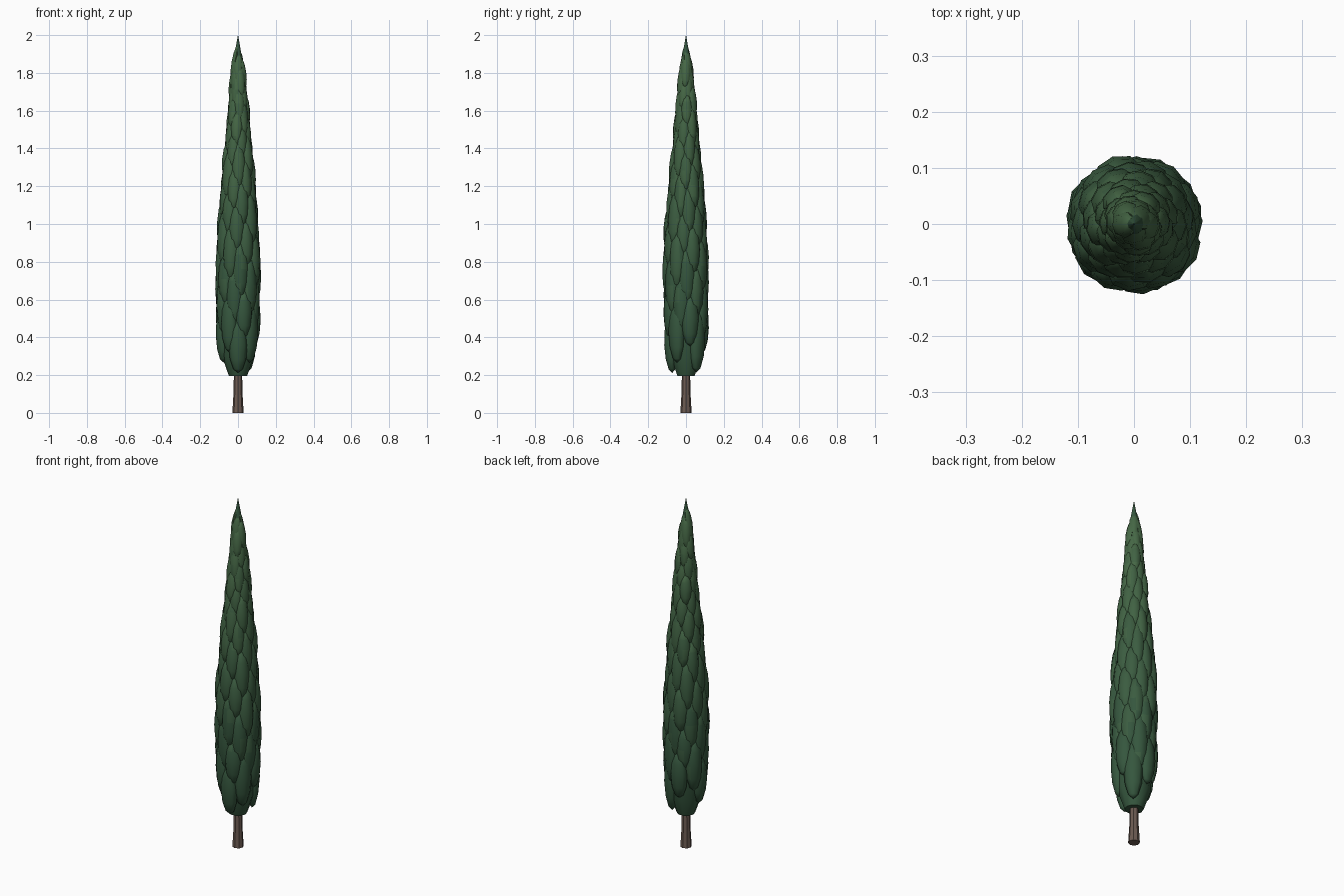
import bpy, bmesh, math, random
from mathutils import Matrix, Vector

if "Cube" in bpy.data.objects:
    bpy.data.objects.remove(bpy.data.objects["Cube"])

random.seed(7)
GOLDEN = math.pi * (3 - math.sqrt(5))


def material(name, rgb):
    m = bpy.data.materials.new(name)
    m.diffuse_color = (*rgb, 1)
    m.use_nodes = True
    m.node_tree.nodes["Principled BSDF"].inputs["Base Color"].default_value = m.diffuse_color
    return m


def finish(name, bm, mats, angle):
    me = bpy.data.meshes.new(name)
    bmesh.ops.recalc_face_normals(bm, faces=bm.faces[:])
    bm.to_mesh(me)
    bm.free()
    ob = bpy.data.objects.new(name, me)
    bpy.context.collection.objects.link(ob)
    for m in mats:
        me.materials.append(m)
    bpy.ops.object.select_all(action='DESELECT')
    bpy.context.view_layer.objects.active = ob
    ob.select_set(True)
    bpy.ops.object.shade_smooth_by_angle(angle=math.radians(angle))
    return ob


def lathe(name, profile, sides, mats, angle):
    bm = bmesh.new()
    rings = [[bm.verts.new((r * math.cos(a), r * math.sin(a), z))
              for a in (2 * math.pi * i / sides for i in range(sides))]
             for r, z in profile]
    for lo, hi in zip(rings, rings[1:]):
        for i in range(sides):
            j = (i + 1) % sides
            bm.faces.new((lo[i], lo[j], hi[j], hi[i]))
    bm.faces.new(rings[0])
    bm.faces.new(rings[-1])
    bmesh.ops.remove_doubles(bm, verts=bm.verts[:], dist=1e-5)
    return finish(name, bm, mats, angle)


def envelope(z):
    # outer crown radius at a height
    pts = [(0.2, 0.11), (0.38, 0.121), (0.75, 0.127), (1.0, 0.117), (1.2, 0.1),
           (1.4, 0.08), (1.6, 0.062), (1.8, 0.042), (1.9, 0.025), (2.0, 0.0)]
    for (z0, r0), (z1, r1) in zip(pts, pts[1:]):
        if z <= z1:
            return r0 + (r1 - r0) * (z - z0) / (z1 - z0)
    return 0


bark = material("bark", (0.15, 0.105, 0.085))
greens = [material(f"foliage_{i}", (0.036 + 0.008 * i, 0.094 + 0.014 * i, 0.048 + 0.004 * i))
          for i in range(4)]

# trunk
lathe("trunk", [(0.03, 0), (0.024, 0.1), (0.021, 0.25)], 8, [bark], 30)

# inner crown with pointed tip
lathe("crown_core", [(0.048, 0.195), (0.085, 0.3), (0.096, 0.5), (0.097, 0.8), (0.085, 1.05),
                     (0.066, 1.3), (0.045, 1.55), (0.028, 1.78), (0.018, 1.9), (0.0005, 2.0)],
      10, [greens[0]], 60)

# overlapping leaf clumps in a spiral
bm = bmesh.new()
COUNT = 92
for i in range(COUNT):
    t = i / (COUNT - 1)
    z = 0.36 + 1.50 * t ** 0.9
    a = i * GOLDEN - math.pi / 2
    half_h = (0.155 - 0.075 * t) * random.uniform(0.88, 1.12)
    half_w = 0.05 - 0.026 * t
    depth = 0.036 - 0.02 * t
    r = envelope(z) - depth + random.uniform(-0.006, 0.004)
    slope = math.atan2(envelope(z - 0.1) - envelope(min(z + 0.1, 2)), 0.2)
    mat = (Matrix.Rotation(a, 4, 'Z') @ Matrix.Translation((r, 0, z))
           @ Matrix.Rotation(-slope, 4, 'Y')
           @ Matrix.Diagonal((depth, half_w, half_h, 1)))
    geo = bmesh.ops.create_uvsphere(bm, u_segments=8, v_segments=6, radius=1, matrix=mat)
    for f in {f for v in geo["verts"] for f in v.link_faces}:
        f.material_index = min(3, int(t * 3.2 + random.random() * 0.8))
finish("leaf_clumps", bm, greens, 60)
